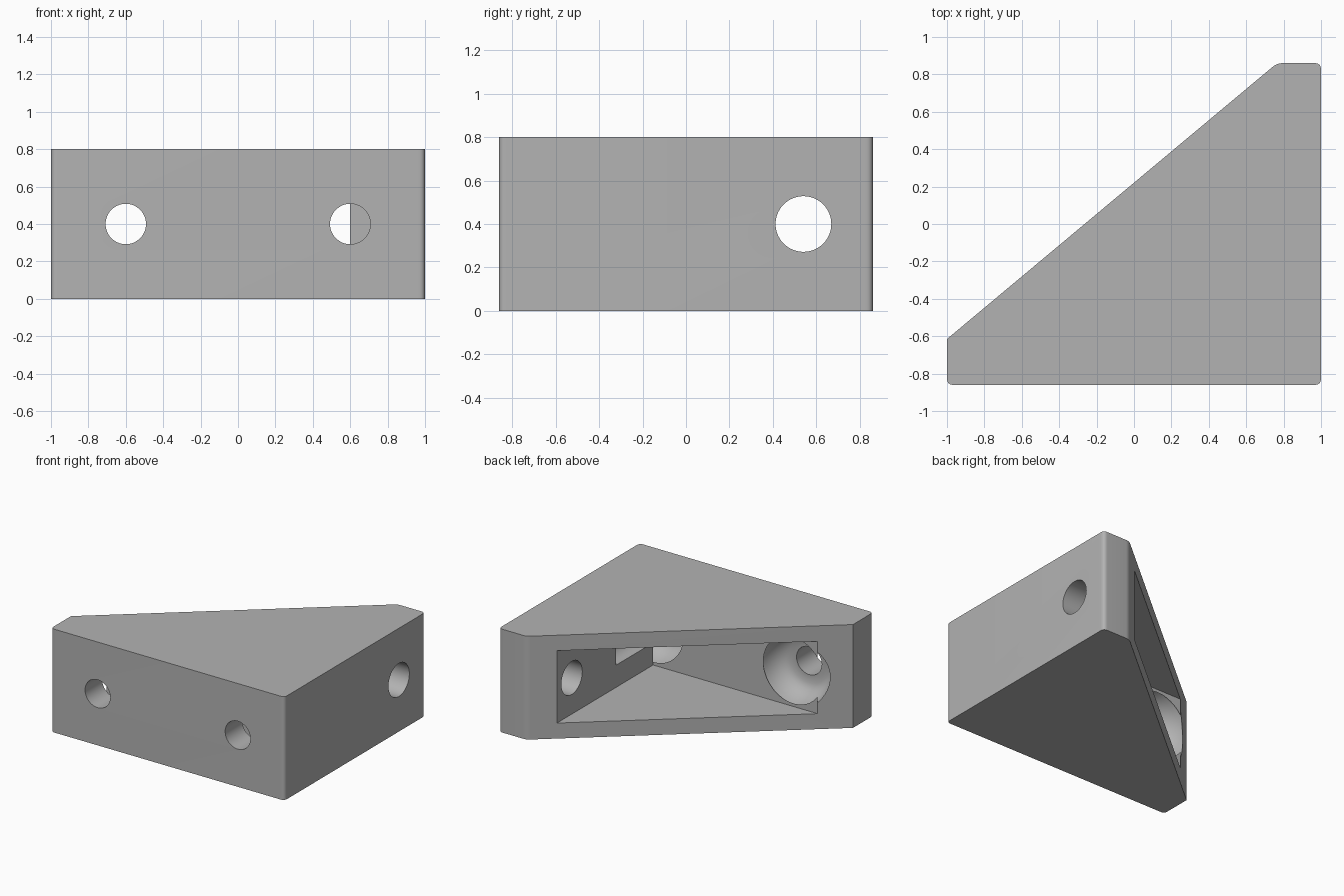
import bpy, bmesh, math
from mathutils import Matrix, Vector

if "Cube" in bpy.data.objects:
    bpy.data.objects.remove(bpy.data.objects["Cube"])

grey = bpy.data.materials.new("plain grey")
grey.diffuse_color = (0.45, 0.45, 0.45, 1)
grey.use_nodes = True
grey.node_tree.nodes["Principled BSDF"].inputs["Base Color"].default_value = grey.diffuse_color


def finish(name, bm):
    bmesh.ops.recalc_face_normals(bm, faces=bm.faces)
    mesh = bpy.data.meshes.new(name)
    bm.to_mesh(mesh)
    bm.free()
    mesh.materials.append(grey)
    ob = bpy.data.objects.new(name, mesh)
    bpy.context.collection.objects.link(ob)
    return ob


def prism(name, points, z0, z1, radii=None):
    """Extrude a counter-clockwise outline, rounding corners by the given tangent lengths."""
    outline = []
    for i, p in enumerate(points):
        p = Vector(p)
        r = radii[i] if radii else 0
        if not r:
            outline.append(p)
            continue
        a = p + (Vector(points[i - 1]) - p).normalized() * r
        b = p + (Vector(points[(i + 1) % len(points)]) - p).normalized() * r
        for k in range(9):
            t = k / 8
            outline.append(a * (1 - t) ** 2 + p * 2 * t * (1 - t) + b * t * t)
    bm = bmesh.new()
    face = bm.faces.new([bm.verts.new((p.x, p.y, z0)) for p in outline])
    top = bmesh.ops.extrude_face_region(bm, geom=[face])
    verts = [v for v in top["geom"] if isinstance(v, bmesh.types.BMVert)]
    bmesh.ops.translate(bm, verts=verts, vec=(0, 0, z1 - z0))
    return finish(name, bm)


def lathe(name, profile, matrix, sides=64):
    """Closed solid turned about local z from (radius, height) points."""
    bm = bmesh.new()
    rings = [[bm.verts.new((r * math.cos(2 * math.pi * k / sides),
                            r * math.sin(2 * math.pi * k / sides), h))
              for k in range(sides)] for r, h in profile]
    for lo, hi in zip(rings, rings[1:]):
        for k in range(sides):
            n = (k + 1) % sides
            bm.faces.new((lo[k], lo[n], hi[n], hi[k]))
    bm.faces.new(rings[0])
    bm.faces.new(rings[-1])
    bm.transform(matrix)
    return finish(name, bm)


# Wedge body with softened outer corners
body = prism("corner_bracket",
             [(-1, -0.86), (1, -0.86), (1, 0.86), (0.765, 0.86), (-1, -0.615)],
             0, 0.8, [0.035, 0.035, 0.035, 0.03, 0])

# Triangular pocket, open through the slanted face
slope = 1.475 / 1.765
pocket = prism("pocket_cutter",
               [(-1.1, -0.455), (0.6, -0.455), (0.6, 1.0), (0.4, 1.0)], 0.12, 0.68)
cutters = [pocket]

# Screw holes in the front wall, each with a rounded seat and a driver channel
along_y = Matrix.Rotation(-math.pi / 2, 4, 'X')
seat = [(0.108, -1), (0.108, -0.65), (0.17, -0.65), (0.215, -0.625), (0.25, -0.58),
        (0.275, -0.52), (0.286, -0.456), (0.108, -0.45), (0.108, 0)]
for side, x in (("left", -0.6), ("right", 0.6)):
    cutters.append(lathe(side + "_screw_cutter", seat,
                         Matrix.Translation((x, 0, 0.4)) @ along_y))

# Plain hole through the right wall
cutters.append(lathe("side_hole_cutter", [(0.128, 0.3), (0.128, 1.2)],
                     Matrix.Translation((0, 0.54, 0.4)) @ Matrix.Rotation(math.pi / 2, 4, 'Y')))

for c in cutters:
    mod = body.modifiers.new(c.name, 'BOOLEAN')
    mod.operation = 'DIFFERENCE'
    mod.solver = 'EXACT'
    mod.object = c
    bpy.context.view_layer.objects.active = body
    body.select_set(True)
    bpy.ops.object.modifier_apply(modifier=mod.name)
for c in cutters:
    bpy.data.objects.remove(c)

bpy.ops.object.shade_smooth_by_angle(angle=math.radians(30))
